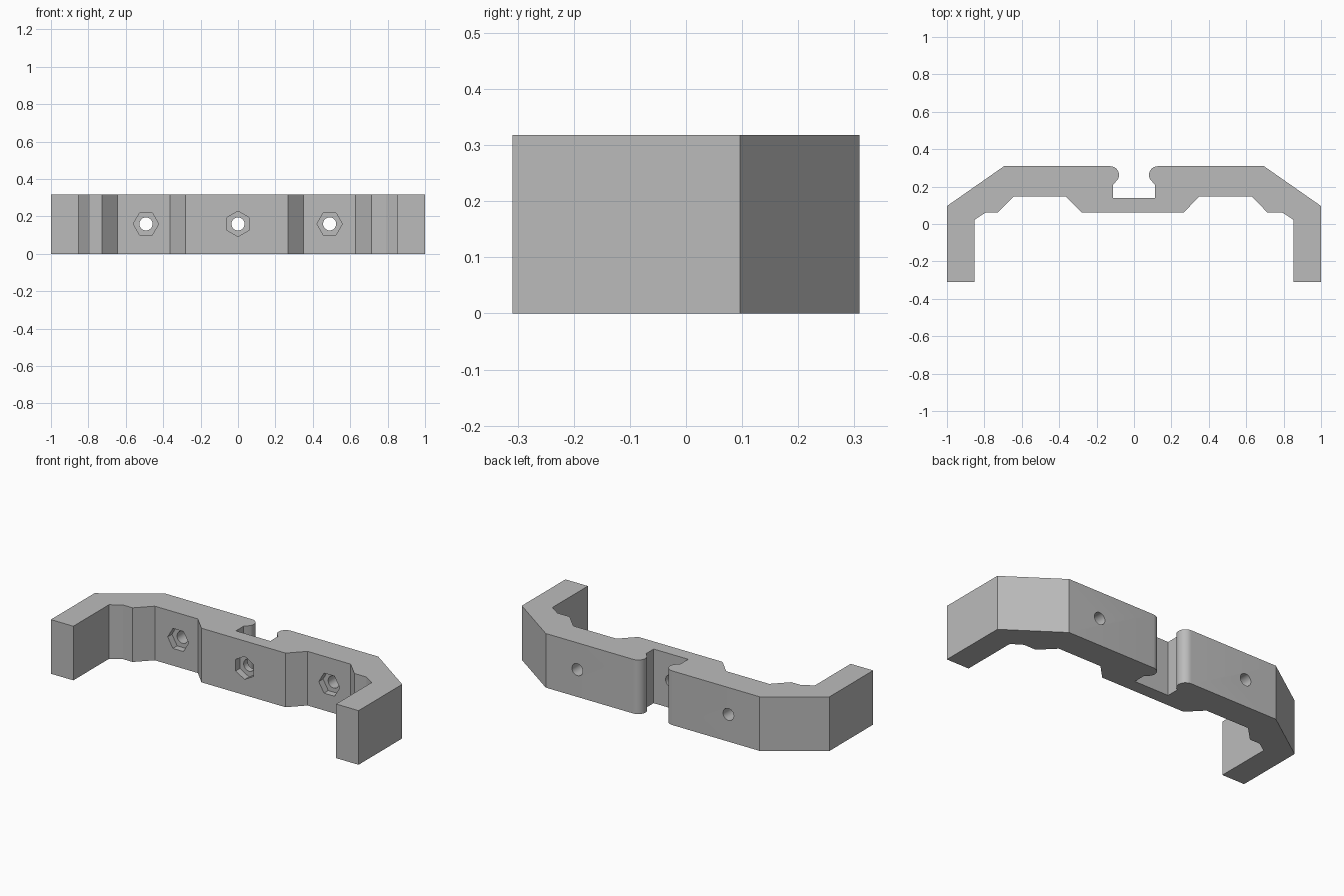
import bpy
import bmesh
from math import cos, sin, pi, radians
from mathutils import Matrix, Vector

HEIGHT = 0.318
MID_Z = 0.16

cube = bpy.data.objects.get("Cube")
if cube:
    bpy.data.objects.remove(cube, do_unlink=True)

grey = bpy.data.materials.new("plain_grey")
grey.use_nodes = True
colour = (0.5, 0.5, 0.5, 1)
grey.diffuse_color = colour
grey.node_tree.nodes["Principled BSDF"].inputs["Base Color"].default_value = colour


def make_object(name, bm):
    mesh = bpy.data.meshes.new(name)
    bmesh.ops.recalc_face_normals(bm, faces=bm.faces)
    bm.to_mesh(mesh)
    bm.free()
    mesh.materials.append(grey)
    ob = bpy.data.objects.new(name, mesh)
    bpy.context.collection.objects.link(ob)
    return ob


def half_profile(shift):
    """One side of the plan, from slot floor round to the middle of the front."""
    slot = [(0.112, 0.14), (0.112, 0.21)]
    # Rounded lip at the slot mouth
    lip = [(0.127 + 0.047 * cos(radians(a)), 0.262 + 0.047 * sin(radians(a)))
           for a in range(210, 89, -12)]
    outer = [(0.695, 0.309), (1, 0.096), (1, -0.309), (0.854, -0.309)]
    # Stepped inner edge, set slightly off centre
    inner = [(0.854, 0.022), (0.792, 0.062), (0.72, 0.062),
             (0.636, 0.147), (0.356, 0.147), (0.273, 0.062)]
    return slot + lip + outer + inner[:2] + [(x + shift, y) for x, y in inner[2:]]


# Clamp body: plan outline extruded upwards
right = half_profile(-0.007)
left = [(-x, y) for x, y in half_profile(0.008)]
bm = bmesh.new()
plan = bm.faces.new([bm.verts.new((x, y, 0)) for x, y in right + left[::-1]])
grown = bmesh.ops.extrude_face_region(bm, geom=[plan])
bmesh.ops.translate(bm, vec=Vector((0, 0, HEIGHT)),
                    verts=[v for v in grown["geom"] if isinstance(v, bmesh.types.BMVert)])
body = make_object("clamp_body", bm)


def drill(name, x, y0, y1, radius, sides, turn=0):
    """Cut a straight prism running along y out of the body."""
    bm = bmesh.new()
    place = (Matrix.Translation((x, (y0 + y1) / 2, MID_Z))
             @ Matrix.Rotation(pi / 2, 4, 'X') @ Matrix.Rotation(turn, 4, 'Z'))
    bmesh.ops.create_cone(bm, cap_ends=True, segments=sides, radius1=radius,
                          radius2=radius, depth=y1 - y0, matrix=place)
    cutter = make_object(name, bm)
    cutter.hide_render = True
    mod = body.modifiers.new(name, 'BOOLEAN')
    mod.operation = 'DIFFERENCE'
    mod.solver = 'EXACT'
    mod.object = cutter
    bpy.context.view_layer.objects.active = body
    bpy.ops.object.modifier_apply(modifier=name)
    bpy.data.objects.remove(cutter, do_unlink=True)


# Bolt holes with hexagonal nut pockets in the front
for x, face_y, turn in ((-0.492, 0.147, pi / 6), (0, 0.062, 0), (0.49, 0.147, pi / 6)):
    drill("bolt_hole", x, -0.1, 0.4, 0.035, 32)
    drill("nut_pocket", x, face_y - 0.05, face_y + 0.04, 0.068, 6, turn)

# Smooth the curved lips and holes, keep other edges sharp
bpy.ops.object.select_all(action='DESELECT')
body.select_set(True)
bpy.context.view_layer.objects.active = body
bpy.ops.object.shade_smooth_by_angle(angle=radians(25))
